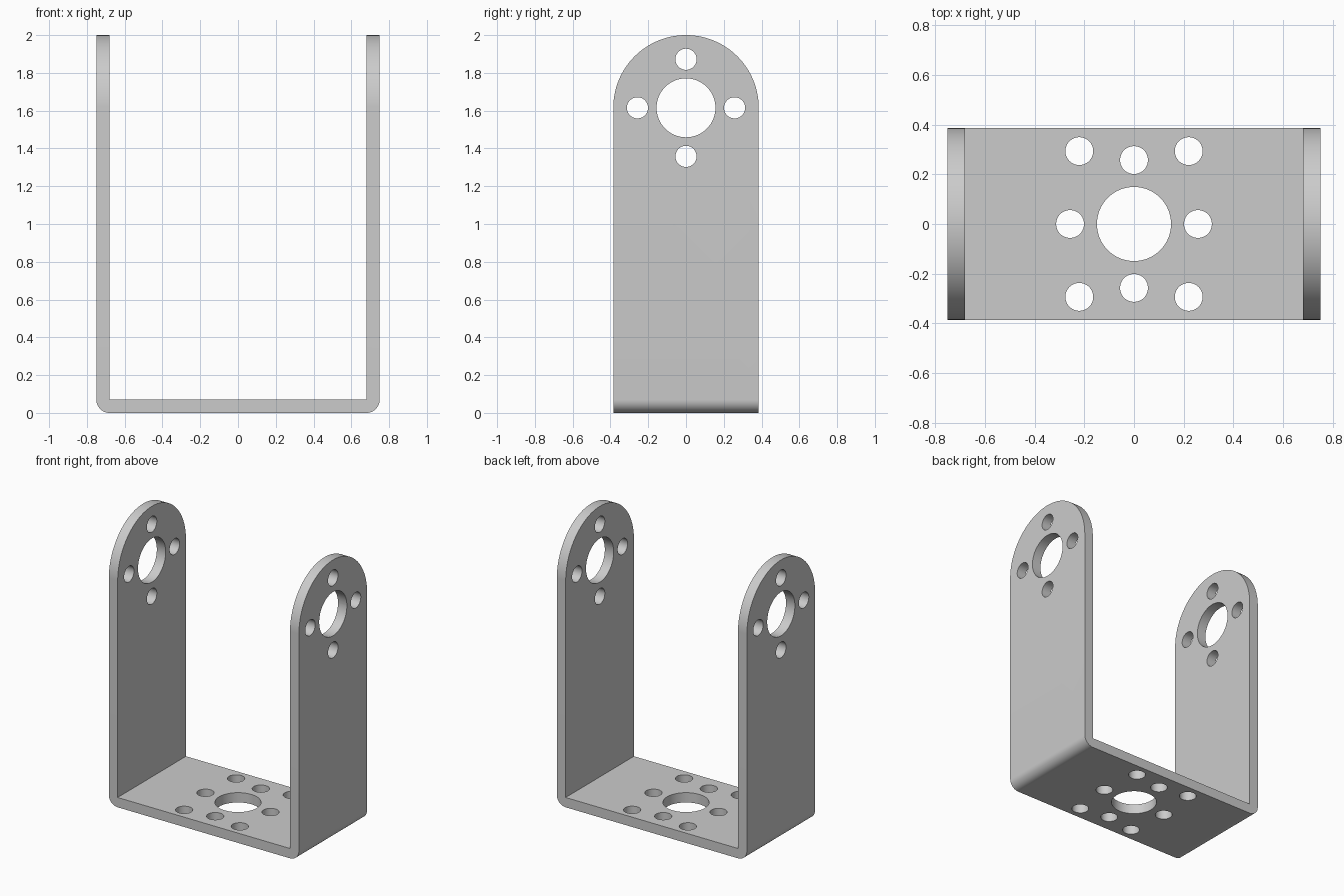
import bpy
import bmesh
from math import pi, sin, cos
from mathutils import Matrix, Vector

if "Cube" in bpy.data.objects:
    bpy.data.objects.remove(bpy.data.objects["Cube"])

HALF_X, HALF_Y, HEIGHT, WALL = 0.75, 0.385, 2.0, 0.07
PIVOT_Z = HEIGHT - HALF_Y


def arc(cx, cz, r, start, end, steps):
    angles = [start + (end - start) * i / steps for i in range(steps + 1)]
    return [(cx + r * cos(a), cz + r * sin(a)) for a in angles]


def make_object(name, bm):
    bmesh.ops.recalc_face_normals(bm, faces=bm.faces)
    mesh = bpy.data.meshes.new(name)
    bm.to_mesh(mesh)
    bm.free()
    obj = bpy.data.objects.new(name, mesh)
    bpy.context.collection.objects.link(obj)
    return obj


def prism(name, points, sweep):
    """Extrude a closed outline of 3D points along the sweep vector."""
    bm = bmesh.new()
    face = bm.faces.new([bm.verts.new(p) for p in points])
    grown = bmesh.ops.extrude_face_region(bm, geom=[face], use_keep_orig=True)
    verts = [v for v in grown["geom"] if isinstance(v, bmesh.types.BMVert)]
    bmesh.ops.translate(bm, verts=verts, vec=Vector(sweep))
    return make_object(name, bm)


def drills(name, holes, depth, rotation):
    """Cylinders given as (centre, radius), all along one axis."""
    bm = bmesh.new()
    for centre, radius in holes:
        bmesh.ops.create_cone(bm, cap_ends=True, segments=64, radius1=radius,
                              radius2=radius, depth=depth,
                              matrix=Matrix.Translation(centre) @ rotation)
    return make_object(name, bm)


def apply_boolean(target, cutter, operation):
    cutter.hide_render = True
    mod = target.modifiers.new(cutter.name, 'BOOLEAN')
    mod.object, mod.operation, mod.solver = cutter, operation, 'EXACT'
    bpy.context.view_layer.objects.active = target
    bpy.ops.object.modifier_apply(modifier=mod.name)
    bpy.data.objects.remove(cutter)


# U-shaped strip with rounded outer bends and square inner corners
inner = HALF_X - WALL
outline = [(-HALF_X, HEIGHT)]
outline += arc(-inner, WALL, WALL, pi, 1.5 * pi, 12)
outline += arc(inner, WALL, WALL, 1.5 * pi, 2 * pi, 12)
outline += [(HALF_X, HEIGHT), (inner, HEIGHT), (inner, WALL),
            (-inner, WALL), (-inner, HEIGHT)]
bracket = prism("u_bracket", [(x, -HALF_Y, z) for x, z in outline],
                (0, 2 * HALF_Y, 0))

# Rounded arm ends: keep only what lies inside an arch (wider at the sides)
side = HALF_Y + 0.0001
arch = [(-side, -0.2), (side, -0.2)] + arc(0, PIVOT_Z, side, 0, pi, 72)
apply_boolean(bracket, prism("arch", [(-1, y, z) for y, z in arch], (2, 0, 0)),
              'INTERSECT')

# Arm holes: a large bore ringed by four screw holes, through both arms
RING, SCREW = 0.257, 0.056
arm_holes = [((0, 0, PIVOT_Z), 0.156)]
for i in range(4):
    a = i * pi / 2
    arm_holes.append(((0, RING * cos(a), PIVOT_Z + RING * sin(a)), SCREW))
apply_boolean(bracket, drills("arm_drills", arm_holes, 2,
                              Matrix.Rotation(pi / 2, 4, 'Y')), 'DIFFERENCE')

# Base holes: bore, ring of four, and four near the corners
base_holes = [((0, 0, 0), 0.149)]
for i in range(4):
    a = i * pi / 2
    base_holes.append(((RING * cos(a), RING * sin(a), 0), SCREW))
for sx in (-1, 1):
    for sy in (-1, 1):
        base_holes.append(((sx * 0.22, sy * 0.293, 0), SCREW))
apply_boolean(bracket, drills("base_drills", base_holes, 0.5,
                              Matrix.Identity(4)), 'DIFFERENCE')

# Plain grey metal
grey = bpy.data.materials.new("light_grey")
grey.use_nodes = True
colour = (0.6, 0.6, 0.6, 1)
grey.diffuse_color = colour
grey.node_tree.nodes["Principled BSDF"].inputs["Base Color"].default_value = colour
bracket.data.materials.clear()
bracket.data.materials.append(grey)

# Smooth curved walls, sharp edges elsewhere
bpy.ops.object.select_all(action='DESELECT')
bracket.select_set(True)
bpy.context.view_layer.objects.active = bracket
bpy.ops.object.shade_smooth_by_angle(angle=pi / 6)
